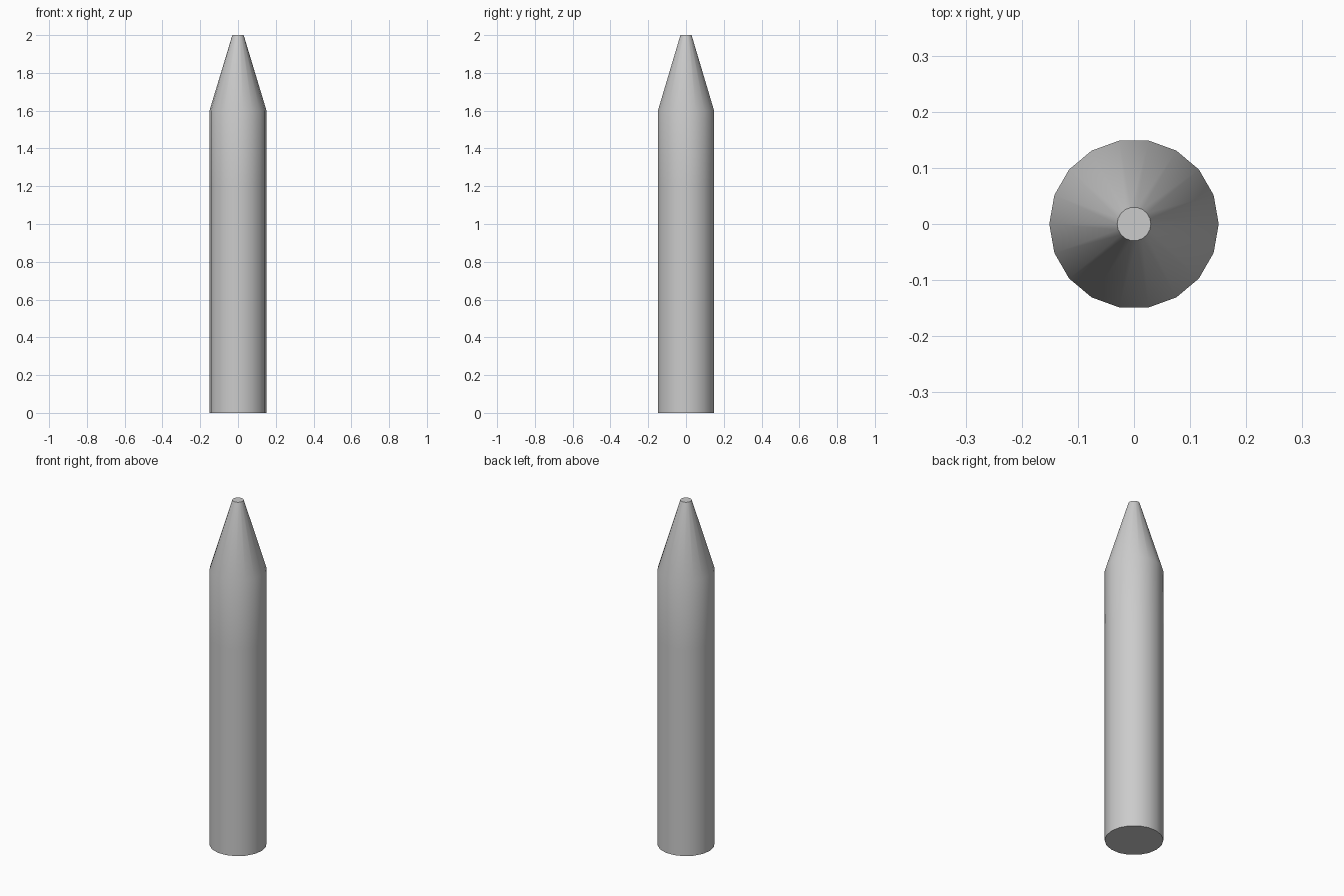
import bpy, bmesh, math

if "Cube" in bpy.data.objects:
    bpy.data.objects.remove(bpy.data.objects["Cube"])

SIDES = 18
# Profile from foot to blunt tip: (radius, height)
PROFILE = [(0.151, 0.0), (0.151, 0.4), (0.151, 0.8), (0.151, 1.2),
           (0.151, 1.6), (0.03, 2.0)]


def lathe(name, profile, sides):
    bm = bmesh.new()
    rings = []
    for r, z in profile:
        rings.append([bm.verts.new((r * math.cos(2 * math.pi * i / sides),
                                    r * math.sin(2 * math.pi * i / sides), z))
                      for i in range(sides)])
    for low, high in zip(rings, rings[1:]):
        for i in range(sides):
            j = (i + 1) % sides
            bm.faces.new((low[i], low[j], high[j], high[i]))
    # End caps
    bm.faces.new(rings[0][::-1])
    bm.faces.new(rings[-1])
    mesh = bpy.data.meshes.new(name)
    bm.to_mesh(mesh)
    bm.free()
    obj = bpy.data.objects.new(name, mesh)
    bpy.context.collection.objects.link(obj)
    return obj


# Pointed stake, smooth around the shaft and shoulder, sharp at the caps
stake = lathe("pointed_stake", PROFILE, SIDES)
bpy.context.view_layer.objects.active = stake
stake.select_set(True)
bpy.ops.object.shade_smooth_by_angle(angle=math.radians(30))
